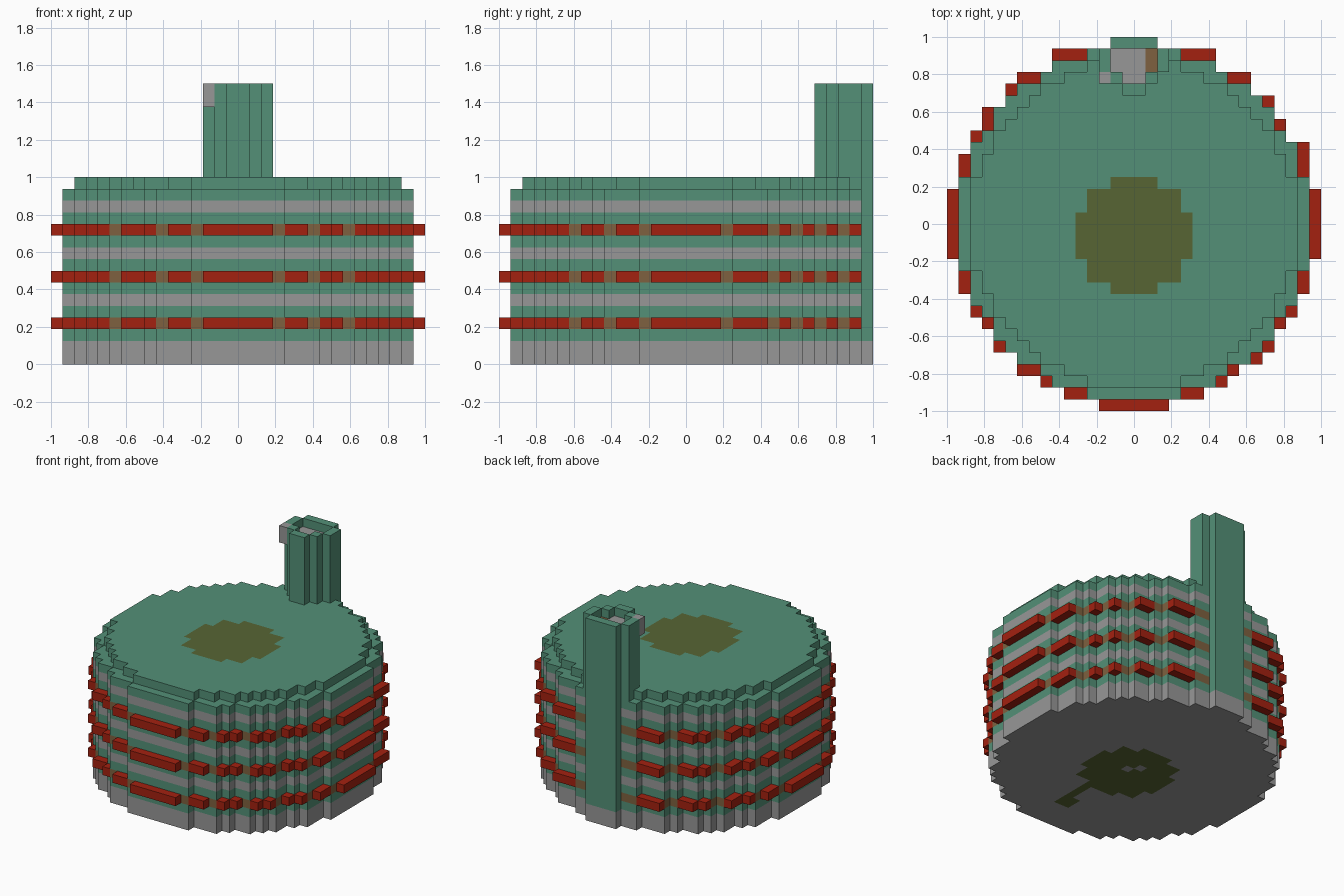
import bpy, bmesh

U = 1 / 16  # size of one block

cube = bpy.data.objects.get("Cube")
if cube:
    bpy.data.objects.remove(cube)


def material(name, rgb):
    m = bpy.data.materials.new(name)
    m.use_nodes = True
    m.diffuse_color = (*rgb, 1)
    m.node_tree.nodes["Principled BSDF"].inputs["Base Color"].default_value = (*rgb, 1)
    return m


MATS = [
    material("green_copper", (0.087, 0.28, 0.185)),
    material("grey_stone", (0.31, 0.31, 0.31)),
    material("lamp_red", (0.37, 0.015, 0.005)),
    material("brown_mount", (0.21, 0.12, 0.05)),
    material("olive_patch", (0.095, 0.13, 0.034)),
]
GREEN, GREY, RED, BROWN, OLIVE = range(5)


def disc(r, cy=0):
    """Blocks whose centres lie inside a circle."""
    n = range(-17, 17)
    return {(i, j) for i in n for j in n
            if (i + .5) ** 2 + (j + .5 - cy) ** 2 <= r * r}


def rect(x0, x1, y0, y1):
    return {(i, j) for i in range(x0, x1) for j in range(y0, y1)}


def prism(name, cells, levels, side, top=None, bottom=None):
    """Extrude a block plan through the levels; side/top/bottom pick colours."""
    top = top or (lambda c: side(levels[-1] - 1))
    bottom = bottom or (lambda c: side(levels[0]))
    bm = bmesh.new()

    def quad(points, mat):
        f = bm.faces.new([bm.verts.new([a * U for a in p]) for p in points])
        f.material_index = mat

    for i, j in cells:
        ring = [(i, j), (i + 1, j), (i + 1, j + 1), (i, j + 1)]
        quad([(*p, levels[-1]) for p in ring], top((i, j)))
        quad([(*p, levels[0]) for p in reversed(ring)], bottom((i, j)))
        beside = [(i, j - 1), (i + 1, j), (i, j + 1), (i - 1, j)]
        for k, other in enumerate(beside):
            if other in cells:
                continue
            a, b = ring[k], ring[(k + 1) % 4]
            for lo, hi in zip(levels, levels[1:]):
                quad([(*a, lo), (*b, lo), (*b, hi), (*a, hi)], side(lo))
    bmesh.ops.remove_doubles(bm, verts=bm.verts, dist=U / 100)
    bmesh.ops.dissolve_limit(bm, angle_limit=0.01, verts=bm.verts,
                             edges=bm.edges, delimit={'MATERIAL'})
    me = bpy.data.meshes.new(name)
    bm.to_mesh(me)
    bm.free()
    for m in MATS:
        me.materials.append(m)
    ob = bpy.data.objects.new(name, me)
    bpy.context.scene.collection.objects.link(ob)
    return ob


# Striped drum with an olive stain under it
drum = disc(15)
stain = disc(5, -1)
under_stain = stain | rect(1, 2, -10, -5) | rect(0, 2, -11, -9)
shaft = {(0, -1), (-1, 0)}


def band(z):
    if z < 2 or z in (5, 9, 13):
        return GREY
    return BROWN if z in (3, 7, 11) else GREEN


prism("drum", drum, [0] + list(range(2, 16)), band,
      bottom=lambda c: OLIVE if c in under_stain - shaft else GREY)

# Roof, one block in from the wall
prism("roof", disc(14), [15, 16], lambda z: GREEN,
      top=lambda c: OLIVE if c in stain else GREEN)

# Rings of lamps, broken by gaps that differ in each quarter
shell = {(i + a, j + b) for i, j in drum
         for a, b in ((1, 0), (-1, 0), (0, 1), (0, -1))} - drum
GAPS = {
    (1, 1): {(15, 3), (13, 7), (12, 9), (10, 11), (7, 13)},
    (1, -1): {(15, 3), (14, 6), (12, 9), (9, 12), (6, 14), (3, 15)},
    (-1, -1): {(15, 3), (14, 6), (12, 9), (10, 11), (6, 14), (3, 15)},
    (-1, 1): {(15, 3), (14, 6), (11, 10), (7, 13)},
}


def has_lamp(c):
    i, j = c
    quarter = (1 if i >= 0 else -1, 1 if j >= 0 else -1)
    folded = (i if i >= 0 else -i - 1, j if j >= 0 else -j - 1)
    return j < 15 and folded not in GAPS[quarter]


lamps = {c for c in shell if has_lamp(c)}
for name, z in (("lower", 3), ("middle", 7), ("upper", 11)):
    prism(name + "_lamp_ring", lamps, [z, z + 1], lambda z: RED)

# Chimney: spine down the back wall, solid stack, open rim
spine = rect(-2, 2, 15, 16)
stack = rect(-3, 3, 13, 15) | rect(-2, 2, 12, 15) | rect(-1, 1, 11, 12)
flue = rect(-2, 2, 13, 15) | rect(-1, 1, 12, 13)
prism("chimney_spine", spine, [0, 2, 24], lambda z: GREY if z < 2 else GREEN)
prism("chimney_stack", stack, [15, 23], lambda z: GREEN,
      top=lambda c: BROWN if c[0] == 1 else GREY)
prism("chimney_rim", stack - flue, [23, 24], lambda z: GREEN)
prism("chimney_corner_block", rect(-3, -2, 12, 13), [22, 24], lambda z: GREY)
